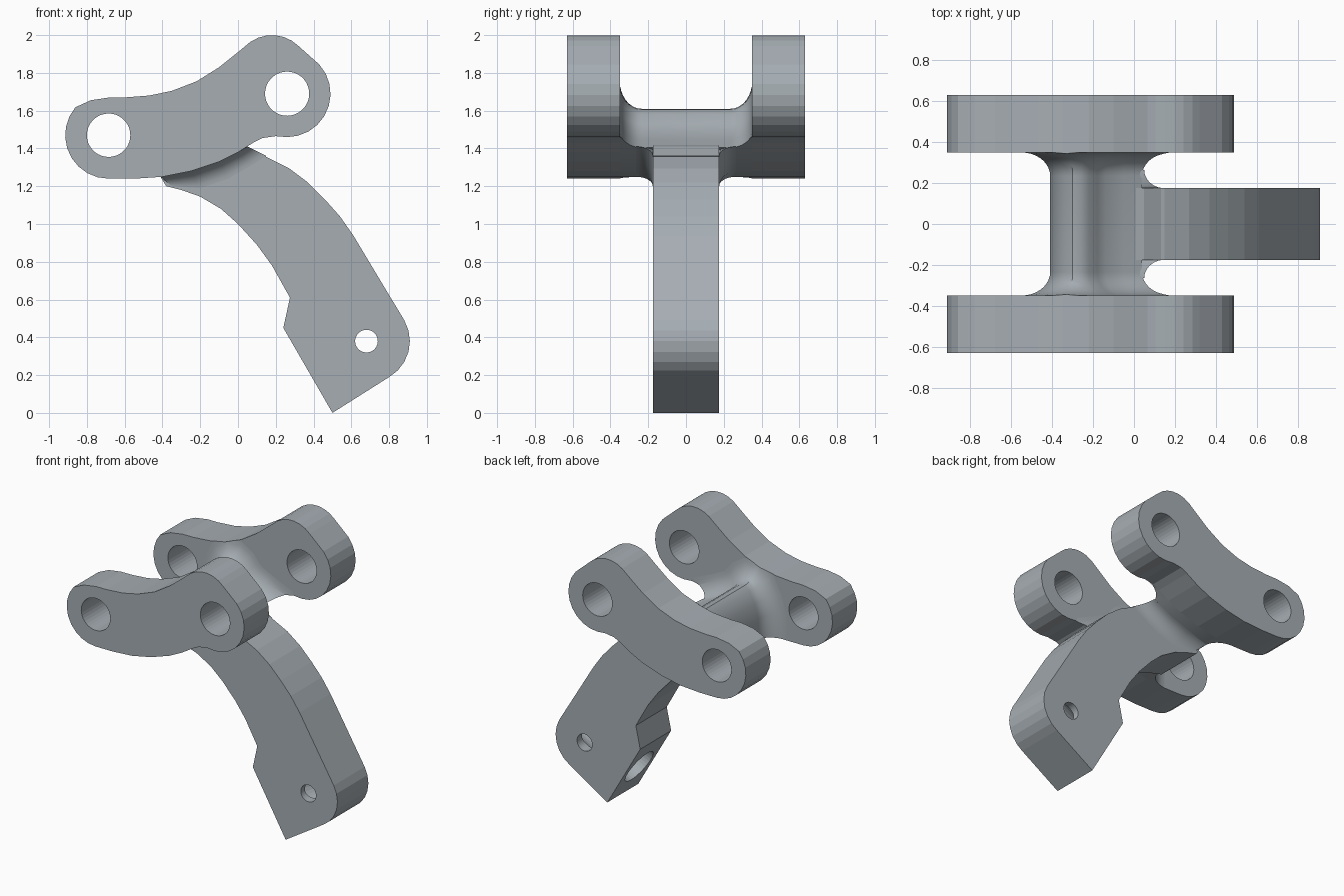
import bpy, bmesh, math
from mathutils import Vector

if bpy.data.objects.get("Cube"):
    bpy.data.objects.remove(bpy.data.objects["Cube"], do_unlink=True)

COLOUR = (0.38, 0.42, 0.45, 1)
steel = bpy.data.materials.new("steel grey")
steel.use_nodes = True
steel.diffuse_color = COLOUR
steel.node_tree.nodes["Principled BSDF"].inputs["Base Color"].default_value = COLOUR


def arc(cx, cz, r, a0, a1, n):
    steps = [math.radians(a0 + (a1 - a0) * i / n) for i in range(n + 1)]
    return [(cx + r * math.cos(a), cz + r * math.sin(a)) for a in steps]


def loft(name, sections):
    """Skin equal-length (x, z) outlines placed at increasing y, capped at both ends."""
    bm = bmesh.new()
    rings = [[bm.verts.new((x, y, z)) for x, z in pts] for y, pts in sections]
    for a, b in zip(rings, rings[1:]):
        for i in range(len(a)):
            j = (i + 1) % len(a)
            bm.faces.new((a[i], a[j], b[j], b[i]))
    bm.faces.new(rings[0])
    bm.faces.new(rings[-1])
    bmesh.ops.recalc_face_normals(bm, faces=bm.faces)
    mesh = bpy.data.meshes.new(name)
    bm.to_mesh(mesh)
    bm.free()
    mesh.materials.append(steel)
    obj = bpy.data.objects.new(name, mesh)
    bpy.context.collection.objects.link(obj)
    return obj


def prism(name, pts, y0, y1):
    return loft(name, [(y0, pts), (y1, pts)])


def boolean(obj, tool, operation="DIFFERENCE"):
    """Apply a boolean and discard its tool."""
    mod = obj.modifiers.new("cut", "BOOLEAN")
    mod.object, mod.operation, mod.solver = tool, operation, "EXACT"
    bpy.context.view_layer.update()
    graph = bpy.context.evaluated_depsgraph_get()
    mesh = bpy.data.meshes.new_from_object(obj.evaluated_get(graph))
    obj.modifiers.clear()
    obj.data = mesh
    bpy.data.objects.remove(tool, do_unlink=True)


def drill(obj, x, z, r):
    boolean(obj, prism("drill", arc(x, z, r, 0, 350, 35), -1, 1))


def smooth(obj, degrees):
    bpy.ops.object.select_all(action="DESELECT")
    obj.select_set(True)
    bpy.context.view_layer.objects.active = obj
    bpy.ops.object.shade_smooth_by_angle(angle=math.radians(degrees))


# Outline shared by both side links
lower_edge = [(-0.55, 1.24), (-0.4, 1.25), (-0.25, 1.28), (-0.1, 1.33),
              (0.0, 1.38), (0.08, 1.43), (0.13, 1.455), (0.2, 1.465)]
upper_edge = [(0.0, 1.91), (-0.1, 1.83), (-0.22, 1.755), (-0.35, 1.705),
              (-0.47, 1.68), (-0.6, 1.67), (-0.68, 1.67), (-0.78, 1.655)]
link = (lower_edge + arc(0.26, 1.69, 0.23, -90, 42, 9)
        + arc(0.18, 1.8, 0.2, 45, 125, 6) + upper_edge
        + arc(-0.685, 1.47, 0.23, 140, 270, 9))

# Side links with two pivot holes each
for side, y0, y1 in (("right", -0.63, -0.35), ("left", 0.35, 0.63)):
    plate = prism(side + "_link", link, y0, y1)
    drill(plate, -0.685, 1.47, 0.115)
    drill(plate, 0.26, 1.69, 0.117)

# Arm with pin hole and a blind bore in its lower end
arm_pts = [(-0.41, 1.25), (-0.3, 1.4), (-0.1, 1.44), (0.05, 1.41), (0.14, 1.36),
           (0.27, 1.295), (0.37, 1.22), (0.46, 1.13), (0.54, 1.04), (0.61, 0.94)]
arm_pts += arc(0.69, 0.38, 0.22, 30, -60, 6)
arm_pts += [(0.5, 0.0), (0.24, 0.45), (0.275, 0.61), (0.18, 0.78), (0.1, 0.89),
            (0.0, 1.0), (-0.09, 1.08), (-0.2, 1.145), (-0.3, 1.18), (-0.38, 1.2)]
arm = prism("arm", arm_pts, -0.175, 0.175)
drill(arm, 0.68, 0.38, 0.06)
axis = Vector((0.45, 0, 0.26)).normalized()
bpy.ops.mesh.primitive_cylinder_add(vertices=36, radius=0.13, depth=0.9,
                                    location=Vector((0.37, 0, 0.225)))
bore = bpy.context.object
bore.rotation_euler = axis.to_track_quat("Z", "Y").to_euler()
bore.data.materials.append(steel)
boolean(arm, bore)

# Cross bridge: a rounded bar flaring into the links, trimmed to their outline
bar = [(-0.41, 1.05), (0.05, 1.05), (0.05, 1.4), (-0.05, 1.445), (-0.14, 1.49),
       (-0.18, 1.53), (-0.22, 1.58), (-0.26, 1.605), (-0.3, 1.61), (-0.34, 1.58),
       (-0.38, 1.5), (-0.41, 1.4)]


def grow(pts, d):
    """Offset a counter-clockwise outline outwards with mitred corners."""
    out = []
    for i, p in enumerate(pts):
        p, a, b = Vector(p), Vector(pts[i - 1]), Vector(pts[(i + 1) % len(pts)])
        n1, n2 = [Vector((e.y, -e.x)).normalized() for e in (p - a, b - p)]
        out.append(tuple(p + (n1 + n2) * d / (1 + n1.dot(n2))))
    return out


flare = [math.radians(a) for a in range(0, 91, 10)]
half = [(0.235 + 0.115 * math.sin(t), grow(bar, 0.14 * (1 - math.cos(t)))) for t in flare]
bridge = loft("bridge", [(-y, p) for y, p in reversed(half)] + half)
boolean(bridge, prism("trim", link, -1, 1), "INTERSECT")
smooth(bridge, 35)

# Fillet blending the arm sides into the underside of the bridge
root = [(-0.41, 1.25), (-0.25, 1.28), (-0.1, 1.33), (0.0, 1.38), (0.05, 1.41)]
spread = [(0.06, -0.05), (0.05, -0.09), (0.05, -0.09), (0.07, -0.07), (0.1, -0.05)]
half = []
for t in flare:
    d = 1 - math.sin(t)
    edge = [(x + u * d, z + w * d) for (x, z), (u, w) in zip(root, spread)]
    half.append((0.265 - 0.09 * math.cos(t), edge + [(-0.1, 1.42), (-0.3, 1.4)]))
fillet = loft("arm_fillet", [(-y, p) for y, p in reversed(half)] + half)
smooth(fillet, 35)
